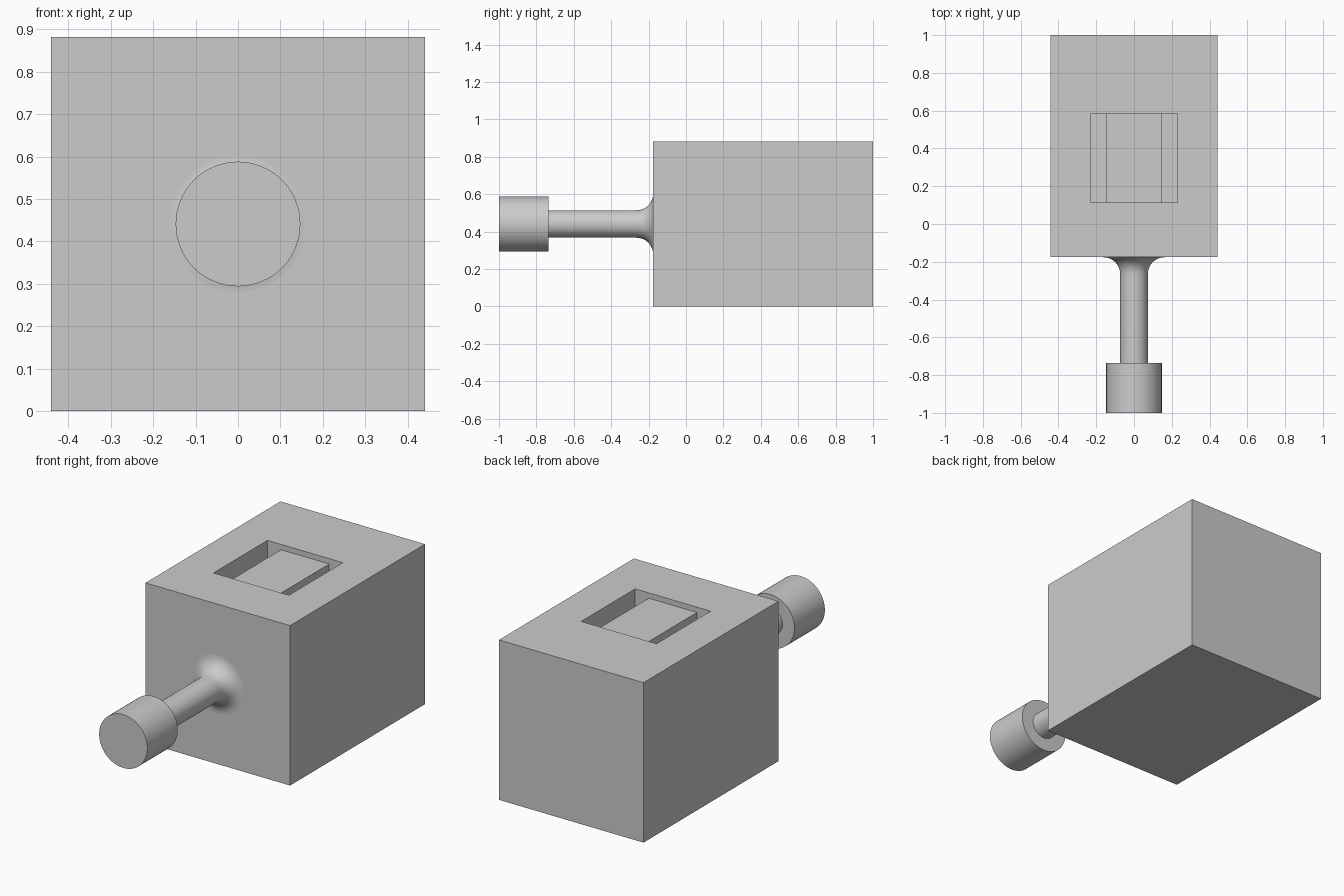
import bpy
import bmesh
from math import cos, sin, pi, radians
from mathutils import Vector, Matrix

cube = bpy.data.objects.get("Cube")
if cube:
    bpy.data.objects.remove(cube, do_unlink=True)

# Base unit: every main dimension is a multiple of the knob radius
U = 0.147
WIDTH = 6 * U
FRONT, BACK = 1 - 8 * U, 1.0
TOP = WIDTH
AXIS_Z = TOP / 2

grey = bpy.data.materials.new("plain_grey")
grey.use_nodes = True
colour = (0.6, 0.6, 0.6, 1)
grey.diffuse_color = colour
grey.node_tree.nodes["Principled BSDF"].inputs["Base Color"].default_value = colour


def finish(bm, name):
    bmesh.ops.recalc_face_normals(bm, faces=bm.faces)
    mesh = bpy.data.meshes.new(name)
    bm.to_mesh(mesh)
    bm.free()
    mesh.materials.append(grey)
    obj = bpy.data.objects.new(name, mesh)
    bpy.context.collection.objects.link(obj)
    return obj


def box(low, high):
    low, high = Vector(low), Vector(high)
    bm = bmesh.new()
    place = Matrix.Translation((low + high) / 2) @ Matrix.Diagonal((high - low).to_4d())
    bmesh.ops.create_cube(bm, size=1, matrix=place)
    return bm


# Block with a rectangular pocket sunk into its top
POCKET_X, POCKET_Y0, POCKET_Y1 = 0.23, 0.115, 0.585
FLOOR = TOP - U
bm = box((-WIDTH / 2, FRONT, 0), (WIDTH / 2, BACK, TOP))
top = max(bm.faces, key=lambda f: f.calc_center_median().z)
bmesh.ops.inset_individual(bm, faces=[top], thickness=0.1)
middle = top.calc_center_median()
for v in top.verts:
    v.co.x = POCKET_X if v.co.x > 0 else -POCKET_X
    v.co.y = POCKET_Y1 if v.co.y > middle.y else POCKET_Y0
floor = bmesh.ops.extrude_discrete_faces(bm, faces=[top])["faces"][0]
for v in floor.verts:
    v.co.z = FLOOR
finish(bm, "block")

# Raised pad standing in the pocket, a little below the rim
finish(box((-U, POCKET_Y0, FLOOR), (U, POCKET_Y1, TOP - U / 5)), "pocket_pad")

# Round knob, stem and flared root turned as one profile of (radius, y)
KNOB_BACK = -1 + 1.8 * U
STEM, FLARE = U / 2, 0.6 * U
profile = [(0, -1), (U, -1), (U, KNOB_BACK), (STEM, KNOB_BACK)]
for i in range(13):
    a = pi / 2 * i / 12
    profile.append((STEM + FLARE * (1 - cos(a)), FRONT - FLARE + FLARE * sin(a)))
bm = bmesh.new()
verts = [bm.verts.new((r, y, AXIS_Z)) for r, y in profile]
edges = [bm.edges.new(pair) for pair in zip(verts, verts[1:])]
bmesh.ops.spin(bm, geom=verts + edges, cent=(0, 0, AXIS_Z), axis=(0, 1, 0),
               angle=2 * pi, steps=64)
bmesh.ops.remove_doubles(bm, verts=bm.verts, dist=0.0001)
handle = finish(bm, "knob_and_stem")

bpy.ops.object.select_all(action="DESELECT")
handle.select_set(True)
bpy.context.view_layer.objects.active = handle
bpy.ops.object.shade_smooth_by_angle(angle=radians(30))
